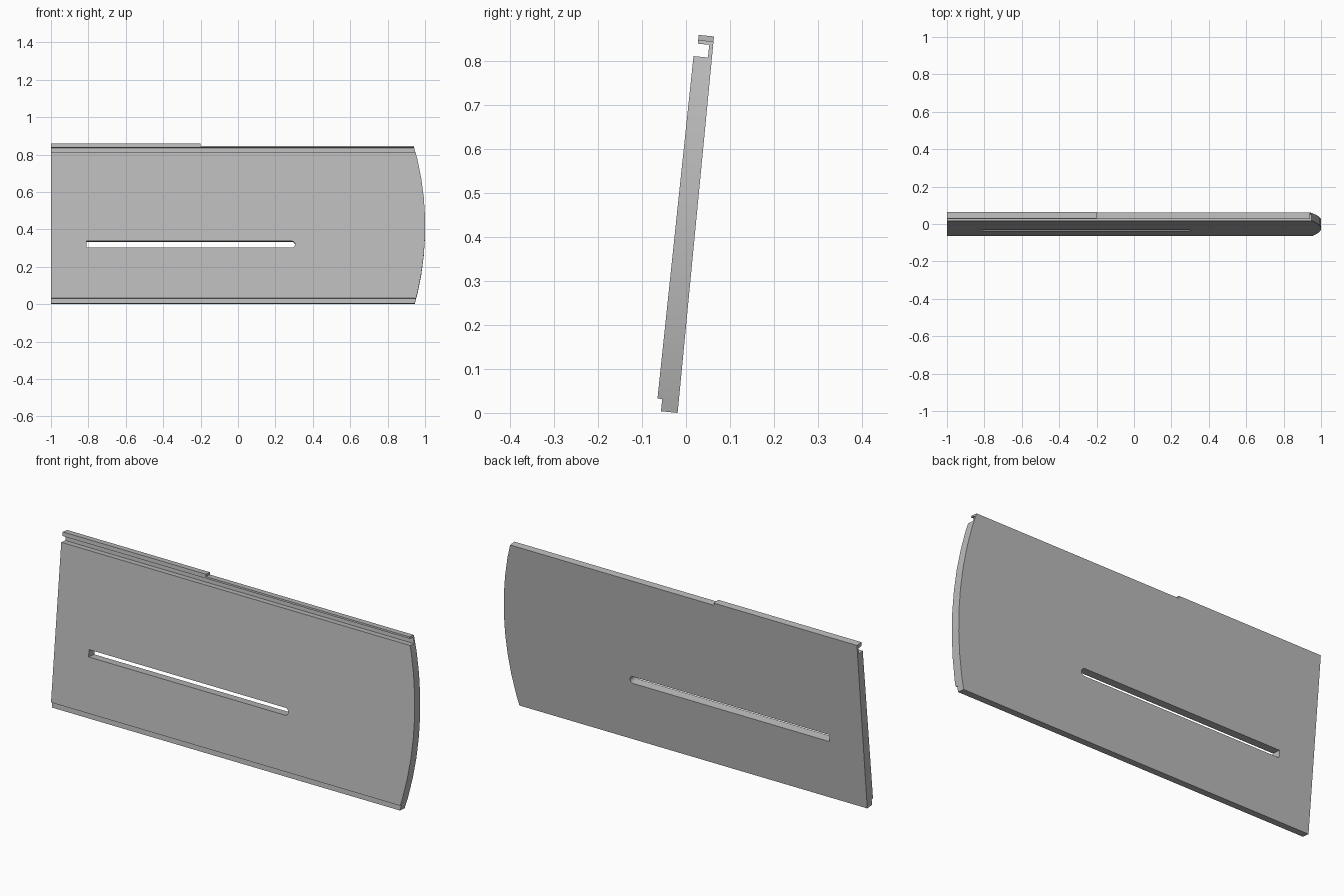
import bpy, bmesh, math
from mathutils import Vector

cube = bpy.data.objects.get("Cube")
if cube:
    bpy.data.objects.remove(cube, do_unlink=True)

TILT = 0.0963  # backward lean of the panel

grey = bpy.data.materials.new("plain grey")
grey.use_nodes = True
grey.diffuse_color = (0.5, 0.5, 0.5, 1)
grey.node_tree.nodes["Principled BSDF"].inputs["Base Color"].default_value = (0.5, 0.5, 0.5, 1)


def prism(name, outline, direction):
    """Extrude a closed outline of 3D points along a direction."""
    bm = bmesh.new()
    face = bm.faces.new([bm.verts.new(p) for p in outline])
    moved = bmesh.ops.extrude_face_region(bm, geom=[face])["geom"]
    bmesh.ops.translate(bm, vec=Vector(direction),
                        verts=[v for v in moved if isinstance(v, bmesh.types.BMVert)])
    bmesh.ops.recalc_face_normals(bm, faces=bm.faces)
    mesh = bpy.data.meshes.new(name)
    bm.to_mesh(mesh)
    bm.free()
    mesh.materials.append(grey)
    obj = bpy.data.objects.new(name, mesh)
    bpy.context.collection.objects.link(obj)
    return obj


def cut(target, cutter, operation):
    """Apply a boolean and discard the cutter."""
    cutter.hide_render = True
    mod = target.modifiers.new("cut", "BOOLEAN")
    mod.operation, mod.object, mod.solver = operation, cutter, "EXACT"
    bpy.context.view_layer.objects.active = target
    bpy.ops.object.modifier_apply(modifier=mod.name)
    bpy.data.objects.remove(cutter, do_unlink=True)


# Panel section: rebated foot, body, groove and hooked top lip
section = [(0, 0), (-0.038, 0), (-0.038, 0.028), (-0.0487, 0.028), (-0.042, 0.81),
           (-0.009, 0.81), (-0.009, 0.839), (-0.035, 0.839), (-0.035, 0.859), (0, 0.859)]
panel = prism("slotted_panel", [(-1, y, z) for y, z in section], (2.2, 0, 0))

# Bowed end
SIDES, RADIUS, MID = 96, 1.576, 0.415
disc = []
for i in range(SIDES):
    a = (i + 0.5) * math.tau / SIDES
    r = RADIUS / math.cos(math.pi / SIDES)
    disc.append((1 - RADIUS + r * math.cos(a), -0.2, MID + r * math.sin(a)))
cut(panel, prism("end_cutter", disc, (0, 0.4, 0)), "INTERSECT")

# Lowered part of the lip
corners = [(-0.2, 0.8475), (1.5, 0.8475), (1.5, 1), (-0.2, 1)]
cut(panel, prism("lip_cutter", [(x, -0.2, z) for x, z in corners], (0, 0.4, 0)), "DIFFERENCE")

# Long slot, square at one end and round at the other
HALF, SLOT_Z, SLOT_END = 0.018, 0.317, 0.287
slot = [(-0.81, -0.2, SLOT_Z + HALF), (-0.81, -0.2, SLOT_Z - HALF)]
for i in range(9):
    a = -math.pi / 2 + i * math.pi / 8
    slot.append((SLOT_END + HALF * math.cos(a), -0.2, SLOT_Z + HALF * math.sin(a)))
cut(panel, prism("slot_cutter", slot, (0, 0.4, 0)), "DIFFERENCE")

# Lean the panel back and smooth the curved ends
panel.rotation_euler.x = -TILT
panel.location.y = -0.019
bpy.ops.object.select_all(action="DESELECT")
panel.select_set(True)
bpy.context.view_layer.objects.active = panel
bpy.ops.object.transform_apply(location=True, rotation=True, scale=True)
bpy.ops.object.shade_smooth_by_angle(angle=math.radians(30))
